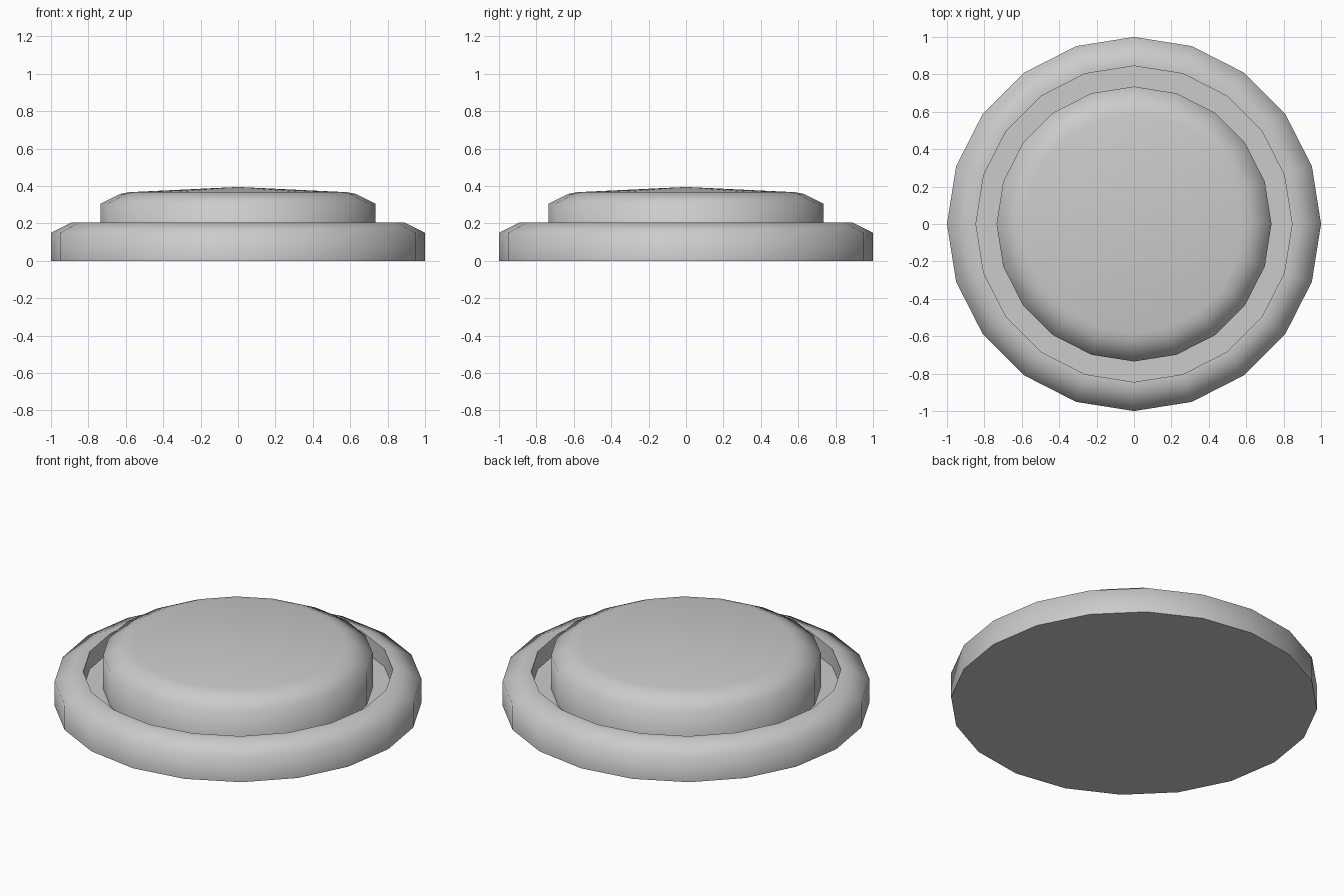
import bpy, bmesh
from math import radians, sin, cos, tau

if "Cube" in bpy.data.objects:
    bpy.data.objects.remove(bpy.data.objects["Cube"])

SIDES = 20


def lathe(name, profile):
    """Revolve (radius, z) points about z; radius 0 makes a pole."""
    bm = bmesh.new()
    rings = []
    for r, z in profile:
        if r == 0:
            rings.append([bm.verts.new((0, 0, z))] * SIDES)
        else:
            rings.append([bm.verts.new((r * cos(tau * i / SIDES), r * sin(tau * i / SIDES), z))
                          for i in range(SIDES)])
    for low, high in zip(rings, rings[1:]):
        for i in range(SIDES):
            j = (i + 1) % SIDES
            corners = dict.fromkeys((low[i], low[j], high[j], high[i]))
            bm.faces.new(list(corners))
    bmesh.ops.recalc_face_normals(bm, faces=bm.faces)
    mesh = bpy.data.meshes.new(name)
    bm.to_mesh(mesh)
    bm.free()
    obj = bpy.data.objects.new(name, mesh)
    bpy.context.collection.objects.link(obj)
    bpy.ops.object.select_all(action='DESELECT')
    obj.select_set(True)
    bpy.context.view_layer.objects.active = obj
    bpy.ops.object.shade_smooth_by_angle(angle=radians(70))
    return obj


# Base dish with a chamfered rim and a sunken floor
lathe("button_base", [(0, 0), (1, 0), (1, 0.15), (0.89, 0.205), (0.845, 0.205),
                      (0.845, 0.10), (0, 0.10)])

# Raised push cap with a rounded shoulder and a slightly domed top
lathe("push_cap", [(0, 0.09), (0.735, 0.09), (0.735, 0.305), (0.63, 0.358),
                   (0.585, 0.367), (0, 0.395)])
